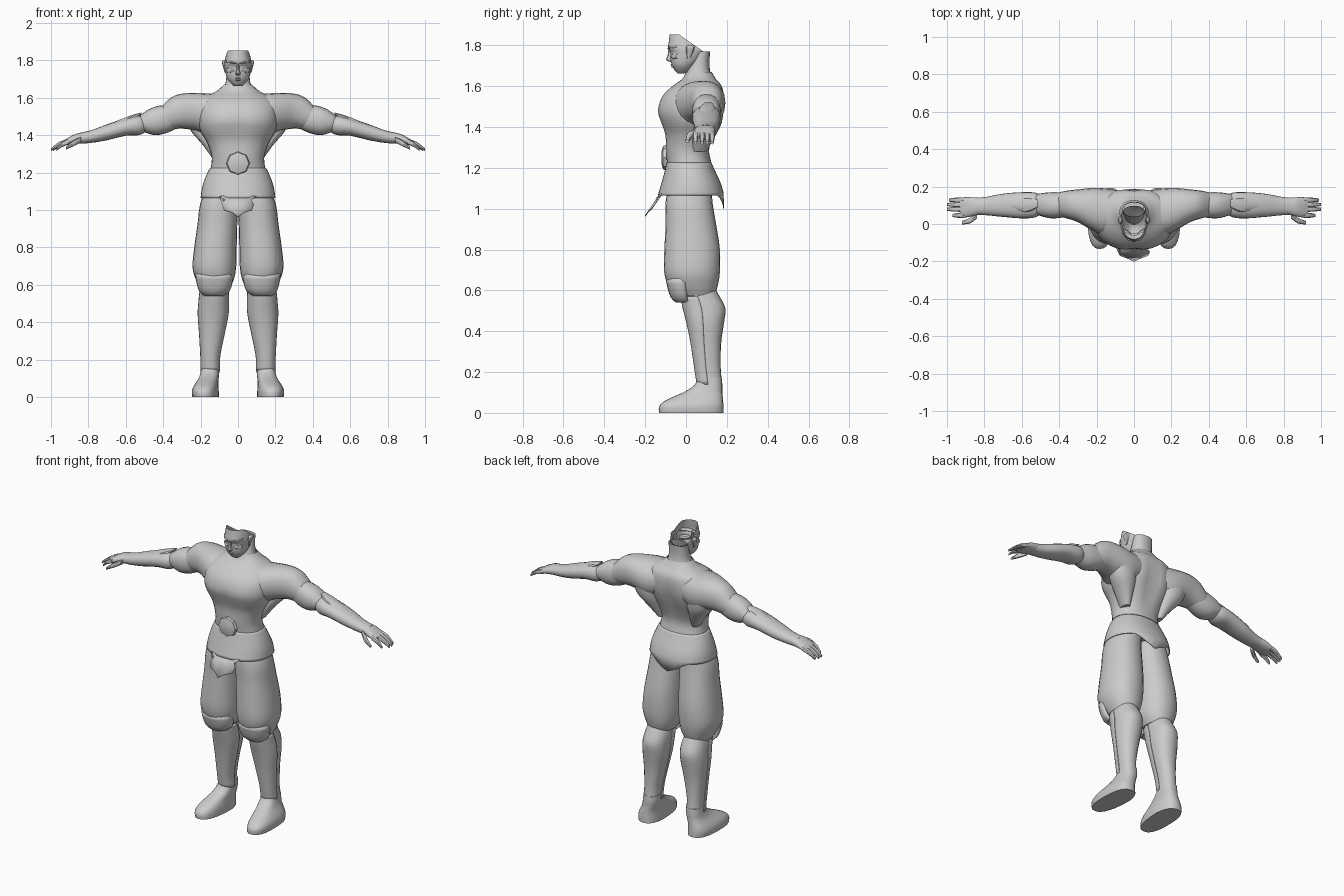
import bpy, bmesh, math
from mathutils import Vector

if "Cube" in bpy.data.objects:
    bpy.data.objects.remove(bpy.data.objects["Cube"])

GREY = (0.6, 0.6, 0.6, 1)
grey = bpy.data.materials.new("plain_grey")
grey.use_nodes = True
grey.diffuse_color = GREY
grey.node_tree.nodes["Principled BSDF"].inputs["Base Color"].default_value = GREY


def finish(name, bm, mirror=False, thickness=0, angle=40):
    """Turn a bmesh into a shaded object, optionally mirrored or thickened."""
    mesh = bpy.data.meshes.new(name)
    bmesh.ops.recalc_face_normals(bm, faces=bm.faces)
    bm.to_mesh(mesh)
    bm.free()
    obj = bpy.data.objects.new(name, mesh)
    bpy.context.collection.objects.link(obj)
    mesh.materials.append(grey)
    bpy.ops.object.select_all(action='DESELECT')
    obj.select_set(True)
    bpy.context.view_layer.objects.active = obj
    bpy.ops.object.shade_smooth_by_angle(angle=math.radians(angle))
    if thickness:
        obj.modifiers.new("thickness", 'SOLIDIFY').thickness = thickness
    if mirror:
        obj.modifiers.new("mirror", 'MIRROR').use_clip = False
    return obj


def smooth_rings(rings, steps):
    """Catmull-Rom interpolation between the given cross-sections."""
    result = []
    last = len(rings) - 1
    for i in range(last):
        a, b, c, d = (rings[max(0, min(last, i + k))] for k in (-1, 0, 1, 2))
        for s in range(steps):
            t = s / steps
            result.append([
                q + t * (r - p) / 2 + t * t * (2 * p - 5 * q + 4 * r - s4) / 2
                + t ** 3 * (3 * q - p - 3 * r + s4) / 2
                for p, q, r, s4 in zip(a, b, c, d)])
    result.append(rings[last])
    return result


def loft(rings, axis='z', seg=20, steps=3, arc=None, caps=(True, True), power=0.9):
    """Skin sections (t, u_min, u_max, v_min, v_max) placed along an axis.

    Along z, u is x and v is y; along x, u is y and v is z.
    """
    bm = bmesh.new()
    rows = []
    start, stop = arc or (0, 360)
    count = seg + 1 if arc else seg
    for t, u0, u1, v0, v1 in smooth_rings(rings, steps):
        row = []
        for k in range(count):
            a = math.radians(start + (stop - start) * k / seg)
            c, s = math.cos(a), math.sin(a)
            u = (u0 + u1) / 2 + (u1 - u0) / 2 * math.copysign(abs(c) ** power, c)
            v = (v0 + v1) / 2 + (v1 - v0) / 2 * math.copysign(abs(s) ** power, s)
            row.append(bm.verts.new((u, v, t) if axis == 'z' else (t, u, v)))
        rows.append(row)
    for low, high in zip(rows, rows[1:]):
        for k in range(count - 1 if arc else count):
            n = (k + 1) % count
            bm.faces.new((low[k], low[n], high[n], high[k]))
    if not arc:
        for wanted, row in zip(caps, (rows[0], rows[-1])):
            if wanted:
                bm.faces.new(row)
    return bm


def centred(*rows):
    """Sections symmetric in x, written as (z, half width, front, back)."""
    return [(z, -w, w, f, b) for z, w, f, b in rows]


# Torso with pectorals, waist and a groove along the spine
torso = loft(centred(
    (1.1, .16, -.09, .14), (1.2, .15, -.09, .13), (1.28, .14, -.1, .115),
    (1.36, .165, -.105, .14), (1.42, .2, -.125, .165), (1.48, .215, -.142, .185),
    (1.55, .21, -.12, .19), (1.6, .18, -.07, .18), (1.635, .115, -.02, .15),
    (1.67, .075, .0, .125)), seg=32, caps=(True, False))
for v in torso.verts:
    chest = max(0, 1 - abs(v.co.z - 1.46) / .2)
    groove = max(0, 1 - abs(v.co.x) / .06) * chest
    v.co.y += groove * (-.025 if v.co.y > .05 else .012)
finish("torso", torso)

# Open neck tube
finish("neck", loft(centred(
    (1.6, .1, .0, .15), (1.66, .072, .0, .122), (1.71, .062, .02, .115),
    (1.77, .06, .04, .118)), caps=(True, False)))

# Face shell, cut open behind the brow
head = loft(centred(
    (1.662, .02, -.04, -.01), (1.675, .036, -.054, .02), (1.7, .057, -.068, .045),
    (1.73, .067, -.076, .075), (1.765, .072, -.076, .1), (1.785, .072, -.088, .11),
    (1.82, .066, -.084, .1), (1.852, .058, -.08, .08)), seg=28, caps=(True, False))
bmesh.ops.bisect_plane(
    head, geom=head.verts[:] + head.edges[:] + head.faces[:],
    plane_co=(0, -.03, 1.85), plane_no=Vector((0, .7, 1)), clear_outer=True)
finish("face", head)

# Facial features
finish("nose", loft(centred(
    (1.718, .007, -.078, -.06), (1.729, .014, -.098, -.06),
    (1.75, .009, -.09, -.06), (1.785, .007, -.086, -.06)), seg=8))
finish("brow", loft([
    (.005, -.091, -.06, 1.778, 1.788), (.035, -.086, -.05, 1.782, 1.795),
    (.064, -.05, -.02, 1.785, 1.8)], 'x', seg=8), mirror=True)
finish("cheek", loft([
    (.016, -.074, -.05, 1.735, 1.75), (.04, -.073, -.03, 1.73, 1.76),
    (.062, -.05, -.02, 1.735, 1.76)], 'x', seg=8), mirror=True)
finish("ear", loft([
    (1.735, .06, .072, .005, .02), (1.765, .06, .08, .0, .035),
    (1.79, .06, .086, .0, .042), (1.802, .062, .08, .01, .035)], seg=8), mirror=True)
for part, z, depth in (("upper_lip", 1.704, .076), ("lower_lip", 1.695, .074)):
    finish(part, loft([
        (-.024, -.06, -.05, z - .002, z + .002), (0, -depth, -.05, z - .005, z + .005),
        (.024, -.06, -.05, z - .002, z + .002)], 'x', seg=8))

# Shoulder and upper arm
finish("shoulder", loft([
    (.05, .0, .17, 1.46, 1.61), (.15, -.06, .19, 1.4, 1.622),
    (.23, -.03, .192, 1.425, 1.626), (.3, .01, .185, 1.435, 1.622),
    (.36, .03, .178, 1.43, 1.6), (.42, .045, .165, 1.43, 1.54)], 'x'), mirror=True)
finish("upper_arm", loft([
    (.32, .05, .16, 1.44, 1.56), (.38, .035, .168, 1.412, 1.562),
    (.44, .03, .17, 1.4, 1.553), (.49, .04, .165, 1.412, 1.53),
    (.54, .06, .155, 1.43, 1.49)], 'x'), mirror=True)

# Side muscle running from the armpit to the waist
finish("back_muscle", loft([
    (1.28, .1, .14, .03, .1), (1.35, .1, .19, .03, .14), (1.42, .1, .25, .04, .175),
    (1.5, .1, .28, .05, .185)]), mirror=True)

# Forearm with its raised cuff
finish("forearm", loft([
    (.49, .06, .15, 1.42, 1.49), (.53, .035, .168, 1.4, 1.505),
    (.6, .03, .17, 1.397, 1.49), (.7, .038, .162, 1.373, 1.458),
    (.79, .047, .145, 1.358, 1.425), (.86, .05, .138, 1.354, 1.41)], 'x'), mirror=True)
finish("cuff_flap", loft([
    (.515, .09, .13, 1.512, 1.522), (.58, .06, .145, 1.46, 1.504),
    (.68, .08, .13, 1.43, 1.464)], 'x', seg=10), mirror=True)

# Hand
finish("palm", loft([
    (.83, .05, .14, 1.357, 1.415), (.87, .04, .143, 1.352, 1.406),
    (.91, .034, .143, 1.348, 1.385), (.93, .038, .14, 1.35, 1.372)], 'x'), mirror=True)
fingers = (("little", .128, .99), ("ring", .104, 1), ("middle", .079, 1), ("index", .046, .97))
for part, y, tip in fingers:
    knuckle = (tip + .91) / 2
    finish(part + "_finger", loft([
        (.905, y - .014, y + .014, 1.35, 1.382),
        (knuckle, y - .013, y + .013, 1.337, 1.364),
        (tip, y - .008, y + .008, 1.315, 1.33)], 'x', seg=8), mirror=True)
finish("thumb", loft([
    (.84, .03, .07, 1.36, 1.39), (.875, .004, .034, 1.343, 1.375),
    (.92, -.003, .016, 1.322, 1.338)], 'x', seg=8), mirror=True)

# Flared waist skirt, dipping to a point at the back
skirt = loft(centred(
    (1.065, .2, -.138, .187), (1.12, .192, -.122, .172), (1.18, .172, -.105, .145),
    (1.225, .15, -.094, .125)), seg=40, caps=(False, False))
for v in skirt.verts:
    if v.co.z < 1.07 and v.co.y > .06:
        v.co.z -= .065 * max(0, 1 - abs(v.co.x) / .11) ** .7
finish("waist_skirt", skirt, thickness=.005)

# Scalloped flap hanging in front
half = [(0, .965), (.03, .987), (.075, 1), (.085, 1.03), (.07, 1.055), (.1, 1.072), (.08, 1.09)]
outline = half + [(-x, z) for x, z in reversed(half[1:])]
flap = bmesh.new()
flap.faces.new([flap.verts.new((x, -.135 - (1.08 - z) * .58 + x * x * 2, z)) for x, z in outline])
bmesh.ops.triangulate(flap, faces=flap.faces)
finish("front_flap", flap, thickness=.005)

# Faceted belt buckle
buckle = bmesh.new()
for radius, y in ((.063, -.095), (.058, -.112), (.03, -.12)):
    for k in range(8):
        a = math.tau * k / 8
        buckle.verts.new((radius * math.cos(a), y, 1.25 + radius * math.sin(a)))
bmesh.ops.convex_hull(buckle, input=buckle.verts)
finish("belt_buckle", buckle)

# Baggy trouser leg
finish("trouser_leg", loft([
    (.575, .05, .2, -.04, .14), (.62, .025, .222, -.085, .155),
    (.69, .01, .243, -.107, .166), (.8, .007, .234, -.106, .166),
    (.92, .004, .217, -.1, .148), (1.03, .0, .203, -.1, .13),
    (1.12, .0, .17, -.085, .125)], seg=24), mirror=True)

# Lower leg and its shin guard
shin = [(.14, .102, .195, .06, .178), (.22, .1, .196, .048, .17), (.34, .076, .203, .03, .172),
        (.44, .056, .21, .01, .186), (.51, .053, .206, -.008, .193), (.57, .055, .2, -.02, .165),
        (.63, .07, .19, -.02, .13)]
finish("lower_leg", loft(shin), mirror=True)
guard = [(z, a - .006, b + .006, c - .008, d) for z, a, b, c, d in shin[:-1]]
finish("shin_guard", loft(guard, arc=(185, 355)), mirror=True, thickness=.004)

# Knee pad
pad = loft([(.54, .08, .18, -.05, .06), (.565, .045, .208, -.075, .07),
            (.61, .03, .222, -.09, .07), (.645, .028, .228, -.098, .07)],
           seg=12, steps=2, arc=(175, 365))
for v in pad.verts:
    if v.co.z > .64:
        v.co.z += .015 * abs(v.co.x - .13) / .1
finish("knee_pad", pad, mirror=True, thickness=.012, angle=30)

# Shoe
shoe = loft([
    (0, .1, .243, -.132, .184), (.03, .1, .246, -.132, .184), (.055, .102, .238, -.11, .182),
    (.08, .104, .222, -.06, .18), (.105, .102, .208, -.005, .178),
    (.135, .1, .2, .04, .178), (.17, .102, .195, .06, .175)], seg=24, power=.8)
for v in shoe.verts:
    reach = max(0, .09 - v.co.y) / .22
    v.co.x = .16 + (v.co.x - .16) * (1 - .1 * reach) + .012 * reach
finish("shoe", shoe, mirror=True)
